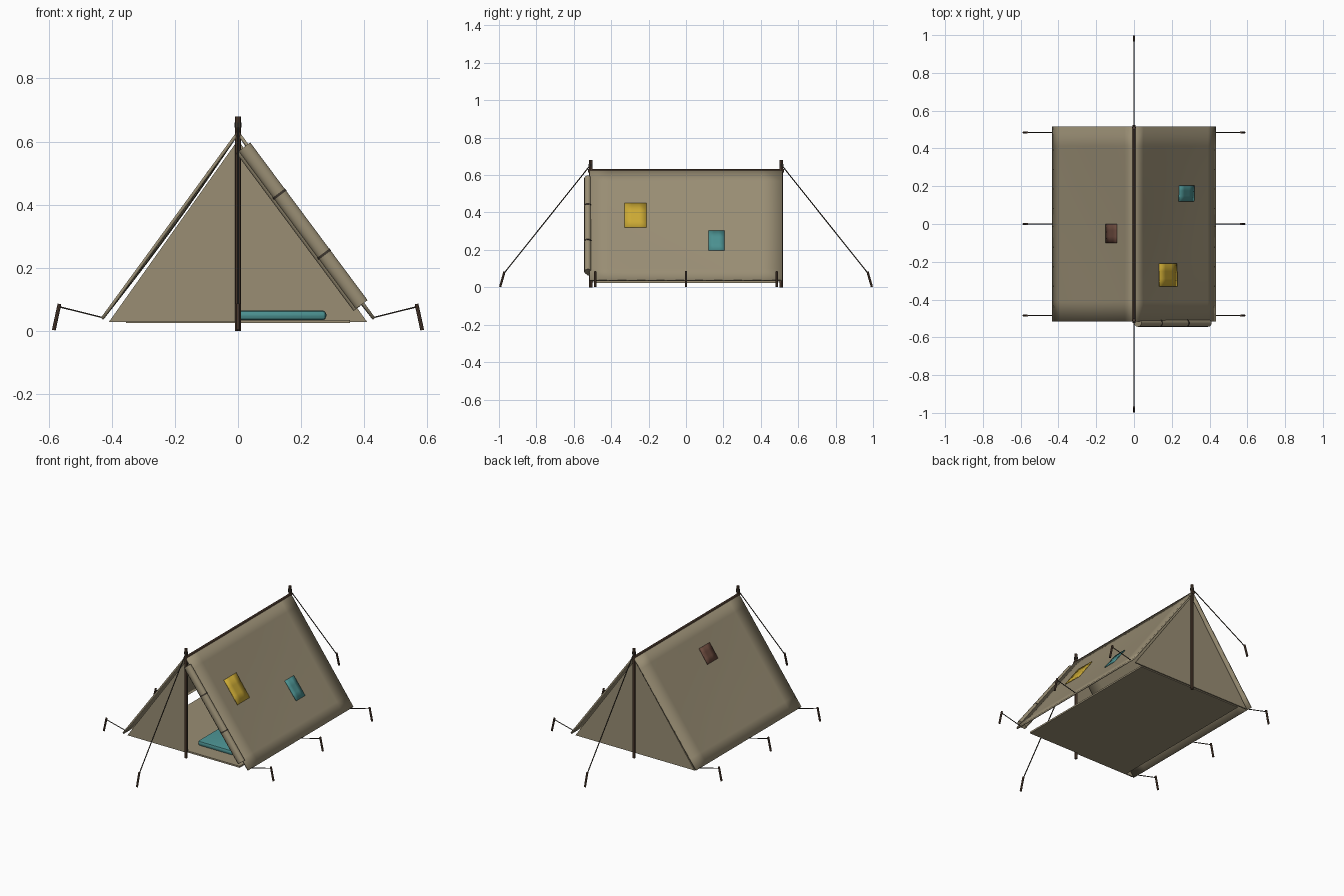
import bpy, bmesh, math
from mathutils import Vector

if "Cube" in bpy.data.objects:
    bpy.data.objects.remove(bpy.data.objects["Cube"])

def material(name, rgb):
    m = bpy.data.materials.new(name)
    m.diffuse_color = (*rgb, 1)
    m.use_nodes = True
    m.node_tree.nodes["Principled BSDF"].inputs["Base Color"].default_value = m.diffuse_color
    return m

CANVAS = material("canvas", (0.32, 0.27, 0.175))
WOOD = material("dark_wood", (0.095, 0.055, 0.035))
ROPE = material("rope", (0.05, 0.04, 0.03))
YELLOW = material("yellow_cloth", (0.60, 0.40, 0.035))
TEAL = material("teal_cloth", (0.07, 0.28, 0.28))
BROWN = material("brown_cloth", (0.14, 0.065, 0.045))

def finish(bm, name, mat, angle=None):
    bmesh.ops.recalc_face_normals(bm, faces=bm.faces)
    me = bpy.data.meshes.new(name)
    bm.to_mesh(me)
    bm.free()
    me.materials.append(mat)
    ob = bpy.data.objects.new(name, me)
    bpy.context.collection.objects.link(ob)
    if angle is not None:
        bpy.ops.object.select_all(action='DESELECT')
        ob.select_set(True)
        bpy.context.view_layer.objects.active = ob
        bpy.ops.object.shade_smooth_by_angle(angle=math.radians(angle))
    return ob

def rod(name, a, b, r, mat, sides=8, squash=1.0):
    """Cylinder from a to b; squash flattens its local y."""
    a, b = Vector(a), Vector(b)
    bm = bmesh.new()
    bmesh.ops.create_cone(bm, cap_ends=True, segments=sides, radius1=r,
                          radius2=r, depth=(b - a).length)
    for v in bm.verts:
        v.co.y *= squash
    d = (b - a).normalized()
    side = Vector((0, 1, 0)) if abs(d.y) < 0.9 else Vector((1, 0, 0))
    ax = side.cross(d).normalized()
    ay = d.cross(ax)
    mid = (a + b) / 2
    for v in bm.verts:
        v.co = mid + ax * v.co.x + ay * v.co.y + d * v.co.z
    return finish(bm, name, mat, 40)

def box(name, lo, hi, mat, bevel=0):
    bm = bmesh.new()
    bmesh.ops.create_cube(bm, size=1)
    for v in bm.verts:
        v.co = Vector([(l + h) / 2 + c * (h - l) for l, h, c in zip(lo, hi, v.co)])
    if bevel:
        bmesh.ops.bevel(bm, geom=bm.edges[:], offset=bevel, segments=2,
                        profile=0.5, affect='EDGES')
    return finish(bm, name, mat, 40 if bevel else None)

def roof_point(s, u, y, lift=0.0):
    """Point on a roof slope: u = 0 at the ridge, 1 at the eave."""
    sag = 0.008 * math.sin(math.pi * u) * math.cos(math.pi * y / 1.03)
    n = lift - sag
    return Vector((s * (0.003 + 0.428 * u + 0.8 * n), y, 0.624 - 0.586 * u + 0.59 * n))

def sheet(name, s, u0, u1, y0, y1, nu, ny, mat, thick, lift=0.0):
    """Cloth panel lying on a roof slope."""
    bm = bmesh.new()
    g = [[bm.verts.new(roof_point(s, u0 + (u1 - u0) * i / nu,
                                  y0 + (y1 - y0) * j / ny, lift))
          for j in range(ny + 1)] for i in range(nu + 1)]
    for i in range(nu):
        for j in range(ny):
            bm.faces.new((g[i][j], g[i + 1][j], g[i + 1][j + 1], g[i][j + 1]))
    ob = finish(bm, name, mat, 180)
    mod = ob.modifiers.new("thickness", 'SOLIDIFY')
    mod.thickness = thick
    mod.offset = 0
    return ob

def wall(name, pts, y, mat):
    """Flat upright panel from an x-z outline."""
    bm = bmesh.new()
    f = bm.faces.new([bm.verts.new((x, y - 0.004, z)) for x, z in pts])
    ext = bmesh.ops.extrude_face_region(bm, geom=[f])
    for v in ext["geom"]:
        if isinstance(v, bmesh.types.BMVert):
            v.co.y += 0.008
    return finish(bm, name, mat)

# Roof slopes, end walls and floor
for s, side in ((-1, "left"), (1, "right")):
    sheet(side + "_roof", s, 0, 1, -0.515, 0.515, 10, 10, CANVAS, 0.010)
wall("back_wall", [(-0.41, 0.027), (0.41, 0.027), (0, 0.605)], 0.498, CANVAS)
wall("front_left_flap", [(-0.41, 0.027), (0, 0.027), (0, 0.605)], -0.498, CANVAS)
box("floor", (-0.355, -0.49, 0.024), (0.355, 0.49, 0.034), CANVAS)

# Rolled door flap on the right, with ties
top, low = Vector((0.020, -0.525, 0.583)), Vector((0.392, -0.525, 0.083))
rod("rolled_flap", top, low, 0.024, CANVAS, 14, 0.8)
inner = Vector((-0.014, 0.008, -0.012))
rod("rolled_flap_edge", top + inner, low + inner, 0.015, CANVAS, 10)
for i, t in enumerate((0.30, 0.68)):
    c, d = top.lerp(low, t), (low - top).normalized() * 0.004
    rod(f"flap_tie_{i}", c - d, c + d, 0.0255, ROPE, 14, 0.82)

# Patches
sheet("yellow_patch", 1, 0.30, 0.52, -0.33, -0.21, 3, 3, YELLOW, 0.006, 0.007)
sheet("teal_patch", 1, 0.55, 0.73, 0.12, 0.205, 3, 3, TEAL, 0.006, 0.007)
sheet("brown_patch", -1, 0.20, 0.34, -0.10, 0.0, 3, 3, BROWN, 0.006, 0.007)

# Sleeping mat
box("sleeping_mat", (0.0, -0.40, 0.033), (0.28, 0.36, 0.065), TEAL, 0.013)

# Ridge pole, end poles, guy ropes and stakes
rod("ridge_pole", (0, -0.525, 0.624), (0, 0.525, 0.624), 0.009, WOOD)
for s, end in ((-1, "front"), (1, "back")):
    rod(end + "_pole", (0, s * 0.51, 0), (0, s * 0.51, 0.68), 0.009, WOOD)
    rod(end + "_guy_rope", (0, s * 0.51, 0.655), (0, s * 0.973, 0.075), 0.003, ROPE, 6)
    rod(end + "_rope_knot", (0, s * 0.51, 0.645), (0, s * 0.51, 0.66), 0.011, ROPE)
    rod(end + "_stake", (0, s * 0.994, 0.002), (0, s * 0.970, 0.085), 0.006, WOOD)

for s, side in ((-1, "left"), (1, "right")):
    for i, y in enumerate((-0.485, 0, 0.485)):
        rod(f"{side}_rope_{i}", (s * 0.43, y, 0.042), (s * 0.567, y, 0.076), 0.0025, ROPE, 6)
        rod(f"{side}_stake_{i}", (s * 0.584, y, 0.002), (s * 0.566, y, 0.085), 0.006, WOOD)
